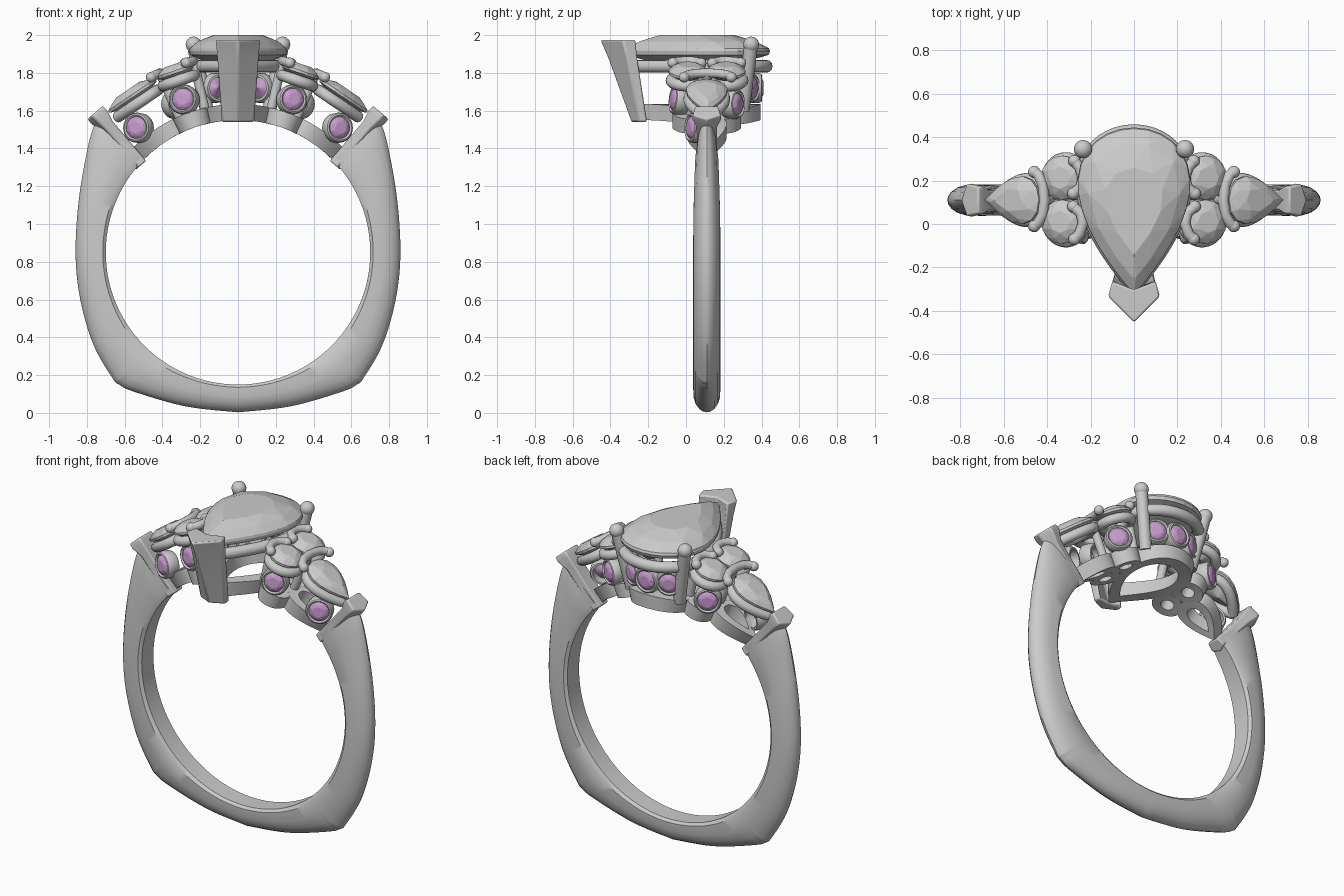
import bpy, bmesh
from math import sin, cos, pi, radians
from mathutils import Vector as V, Matrix

if "Cube" in bpy.data.objects:
    bpy.data.objects.remove(bpy.data.objects["Cube"])

CY, CZ = 0.11, 0.85            # finger axis
smooth = []
purple = bpy.data.materials.new("purple_stone")
purple.diffuse_color = (0.58, 0.33, 0.62, 1)
purple.use_nodes = True
purple.node_tree.nodes["Principled BSDF"].inputs["Base Color"].default_value = purple.diffuse_color


def finish(name, bm, mirror=False, soft=True, mat=None, bevel=0):
    bmesh.ops.recalc_face_normals(bm, faces=bm.faces)
    me = bpy.data.meshes.new(name)
    bm.to_mesh(me)
    bm.free()
    ob = bpy.data.objects.new(name, me)
    bpy.context.collection.objects.link(ob)
    if mirror:
        ob.modifiers.new("mirror", 'MIRROR').merge_threshold = 0.0005
    if bevel:
        b = ob.modifiers.new("bevel", 'BEVEL')
        b.width, b.segments = bevel, 2
    if mat:
        me.materials.append(mat)
    if soft:
        smooth.append(ob)
    return ob


def loft(bm, rings, closed=False, cap0=True, cap1=True):
    vs = [[bm.verts.new(p) for p in r] for r in rings]
    n, m = len(vs), len(vs[0])
    for i in range(n if closed else n - 1):
        a, b = vs[i], vs[(i + 1) % n]
        for j in range(m):
            k = (j + 1) % m
            bm.faces.new((a[j], a[k], b[k], b[j]))
    if not closed:
        if cap0:
            bm.faces.new(vs[0])
        if cap1:
            bm.faces.new(vs[-1])


def tube(bm, pts, r, w, closed=False, beads=(0, 0), sides=12):
    n, rings = len(pts), []
    for i, p in enumerate(pts):
        a = pts[i - 1] if closed or i else pts[0]
        b = pts[(i + 1) % n] if closed else pts[min(i + 1, n - 1)]
        s = (b - a).normalized().cross(w).normalized()
        u = s.cross(b - a).normalized()
        rings.append([p + r * (cos(2 * pi * k / sides) * s + sin(2 * pi * k / sides) * u) for k in range(sides)])
    loft(bm, rings, closed)
    for p, br in zip((pts[0], pts[-1]), beads):
        if br:
            bmesh.ops.create_icosphere(bm, subdivisions=3, radius=br, matrix=Matrix.Translation(p))


def pear(n, length, width, off=0.0):
    out = []
    for i in range(n):
        t = 2 * pi * (i + off) / n
        out.append((width / 0.77 * sin(t) * sin(t / 2), -length * cos(t)))
    return out


def side_pear(n, length, width, off=0.0):
    return [(-y, x) for x, y in pear(n, length, width, off)]


def circle(n, r, _=0, off=0.0):
    return [(r * cos(2 * pi * (i + off) / n), r * sin(2 * pi * (i + off) / n)) for i in range(n)]


def frame(deg, r, y):
    """Matrix on the finger cylinder: local z points radially outwards."""
    a = radians(deg)
    return Matrix.Translation((r * sin(a), y, CZ + r * cos(a))) @ Matrix.Rotation(a, 4, 'Y')


def gem(name, shape, a, b, M, levels, culet, n=16, **kw):
    bm = bmesh.new()
    for h, sc, cnt, off in levels:
        for x, y in shape(cnt, a, b, off=off):
            bm.verts.new(M @ V((x * sc, y * sc, h)))
    bm.verts.new(M @ V((0, 0, culet)))
    res = bmesh.ops.convex_hull(bm, input=bm.verts)
    bmesh.ops.delete(bm, geom=[v for v in bm.verts if not v.link_faces], context='VERTS')
    return finish(name, bm, soft=False, **kw)


def bent_ring(bm, outline, hole, s0, y0, r0=0.70, r1=0.785):
    """Flat ring outline wrapped around the finger."""
    rings = []
    for (x, y), (hx, hy) in zip(outline, hole):
        rings.append([V((r * sin((s0 + px) / 0.74), y0 + py, CZ + r * cos((s0 + px) / 0.74)))
                      for px, py, r in ((x, y, r0), (x, y, r1), (hx, hy, r1), (hx, hy, r0))])
    loft(bm, rings, closed=True)


# shank: inner angle, outer x, outer z, half width
keys = [(44, .74, 1.565, .05), (36, .785, 1.45, .062), (18, .84, 1.15, .07), (0, .86, .85, .072),
        (-18, .835, .60, .072), (-34, .765, .36, .072), (-47, .665, .185, .072), (-50, .63, .15, .072),
        (-56, .55, .112, .072), (-72, .28, .035, .072), (-90, 0, .003, .072)]
section = [(0, -.8), (.1, -1), (.45, -.98), (.7, -.82), (.88, -.55), (.97, -.27), (1, 0),
           (.97, .27), (.88, .55), (.7, .82), (.45, .98), (.1, 1), (0, .8)]
rings = []
for i in range(len(keys) - 1):
    p = [V(keys[min(max(i + k, 0), len(keys) - 1)]) for k in (-1, 0, 1, 2)]
    for j in range(6 if i < len(keys) - 2 else 7):
        t = j / 6
        q = 0.5 * (2 * p[1] + (p[2] - p[0]) * t + (2 * p[0] - 5 * p[1] + 4 * p[2] - p[3]) * t * t
                   + (3 * p[1] - p[0] - 3 * p[2] + p[3]) * t ** 3)
        a = radians(p[1][0] + (p[2][0] - p[1][0]) * t)
        ix, iz = .7 * cos(a), CZ + .7 * sin(a)
        rings.append([V((ix + (q[1] - ix) * u, CY + q[3] * v, iz + (q[2] - iz) * u)) for u, v in section])
for k in rings[-1]:
    k.x = 0
bm = bmesh.new()
loft(bm, rings, cap1=False)
finish("shank", bm, mirror=True)

# V bars closing the shoulders
bm = bmesh.new()
lo, hi, perp = V((.515, CY, 1.31)), V((.735, CY, 1.565)), V((.757, 0, -.653))
sec = [(.04, 0), (.015, .055), (-.04, .045), (-.04, -.045), (.015, -.055)]
top = hi + V((.022, 0, .025))
loft(bm, [[c + perp * p * s + V((0, y * s, 0)) for p, y in sec]
          for c, s in ((lo, .95), (hi - V((.04, 0, .046)), 1), (hi, 1.4), (top, 1.35))])
finish("shoulder_bar", bm, mirror=True, bevel=.008)

# base gallery plates wrapped on the finger
bm = bmesh.new()
bent_ring(bm, pear(48, .31, .21), [(x, y + .01) for x, y in pear(48, .22, .14)], 0, .085)
finish("centre_base", bm)
bm = bmesh.new()
bent_ring(bm, side_pear(40, .15, .105), side_pear(40, .09, .05), .435, CY)
for y in (.02, .20):
    bent_ring(bm, circle(32, .092), circle(32, .04), .245, y)
finish("side_base", bm, mirror=True)

# centre stone and its support wire
gem("centre_stone", pear, .385, .26, Matrix.Translation((0, .06, 0)),
    [(2.0, .52, 12, 0), (1.967, .82, 12, .5), (1.93, .985, 32, 0), (1.915, 1, 32, 0), (1.895, .98, 32, 0)], 1.79)
bm = bmesh.new()
tube(bm, [V((x, y + .07, 1.835)) for x, y in pear(56, .355, .235, .5)], .034, V((0, 0, 1)), closed=True)
finish("centre_wire", bm)

# front V prong
bm = bmesh.new()
rings = []
for z, pts in ((1.54, [(0, -.29), (.085, -.25), (.085, -.205), (0, -.215)]),
               (1.88, [(0, -.415), (.112, -.31), (.095, -.255), (0, -.32)]),
               (1.975, [(0, -.457), (.12, -.335), (.10, -.265), (0, -.30)])):
    full = pts + [(-pts[2][0], pts[2][1]), (-pts[1][0], pts[1][1])]
    rings.append([V((x, y, z)) for x, y in full])
loft(bm, rings)
finish("front_prong", bm, bevel=.01)

# back prongs
bm = bmesh.new()
tube(bm, [V((.165, .30, 1.60)), V((.235, .345, 1.95))], .036, V((0, 1, 0)), beads=(0, .042))
finish("back_prong", bm, mirror=True)

# side stones with their wires
crown = [(.04, .5, 8, 0), (.025, .8, 8, .5), (.006, 1, 16, 0), (-.008, 1, 16, 0)]
for name, shape, a, b, deg, y in (("side_pear", side_pear, .15, .11, 34, CY),
                                  ("round_front", circle, .102, 0, 19, .01),
                                  ("round_back", circle, .102, 0, 19, .213)):
    is_pear = shape is side_pear
    M = frame(deg, 1.0 if is_pear else 1.012, y)
    gem(name + "_stone", shape, a, b, M, crown, -.06, mirror=True)
    bm = bmesh.new()
    up = M.to_3x3() @ V((0, 0, 1))
    tube(bm, [M @ V((u * .86, v * .86, -.05)) for u, v in shape(36, a, b, off=.5)], .03, up, closed=True)
    finish(name + "_wire", bm, mirror=True)

# curved claws between stones: paths of (x, y) laid on the stone tops
for i, path in enumerate((((.46, .24), (.44, .225), (.42, .18), (.412, CY), (.42, .045), (.44, .005), (.46, -.01)),
                          ((.275, .29), (.25, .26), (.235, .215), (.245, .17), (.28, .14)),
                          ((.28, .08), (.245, .05), (.235, .005), (.25, -.045), (.275, -.07)))):
    r = 1.035 if i == 0 else 1.04
    pts = [V((x, y, CZ + (r * r - x * x) ** .5)) for x, y in path]
    bm = bmesh.new()
    tube(bm, pts, .025, V((.3, 0, 1)).normalized(), beads=(.028, .028))
    finish("claw_%d" % i, bm, mirror=True)
    # stem down to the wire
    bm = bmesh.new()
    mid = pts[len(pts) // 2]
    c = V((0, mid.y, CZ))
    tube(bm, [c + (mid - c) * .75, mid], .025, V((0, 1, 0)))
    finish("claw_stem_%d" % i, bm, mirror=True)

# purple accent stones in round collets: position, outward direction, mirrored
for i, (p, d, mir) in enumerate((((.29, -.055, 1.66), (.3, -1, .1), True),
                                 ((.535, .035, 1.51), (.45, -1, .05), True),
                                 ((.335, .265, 1.635), (.55, 1, 0), True),
                                 ((.125, .345, 1.72), (.5, 1, 0), True),
                                 ((0, .385, 1.72), (0, 1, 0), False))):
    M = Matrix.Translation(p) @ V(d).to_track_quat('Z', 'Y').to_matrix().to_4x4()
    bm = bmesh.new()
    prof = [(.058, -.06), (.07, -.06), (.078, -.045), (.08, .0), (.074, .014), (.066, .018), (.058, .01)]
    loft(bm, [[M @ V((r * cos(t), r * sin(t), h)) for r, h in prof]
              for t in (2 * pi * k / 32 for k in range(32))], closed=True)
    finish("collet_%d" % i, bm, mirror=mir)
    gem("accent_stone_%d" % i, circle, .059, 0, M,
        [(.026, .55, 8, 0), (.02, .8, 8, .5), (.008, 1, 16, 0), (0, 1, 16, 0)], -.04, mirror=mir, mat=purple)

# smooth shading with sharp edges kept
for ob in bpy.data.objects:
    ob.select_set(ob in smooth)
bpy.context.view_layer.objects.active = smooth[0]
bpy.ops.object.shade_smooth_by_angle(angle=radians(35))
